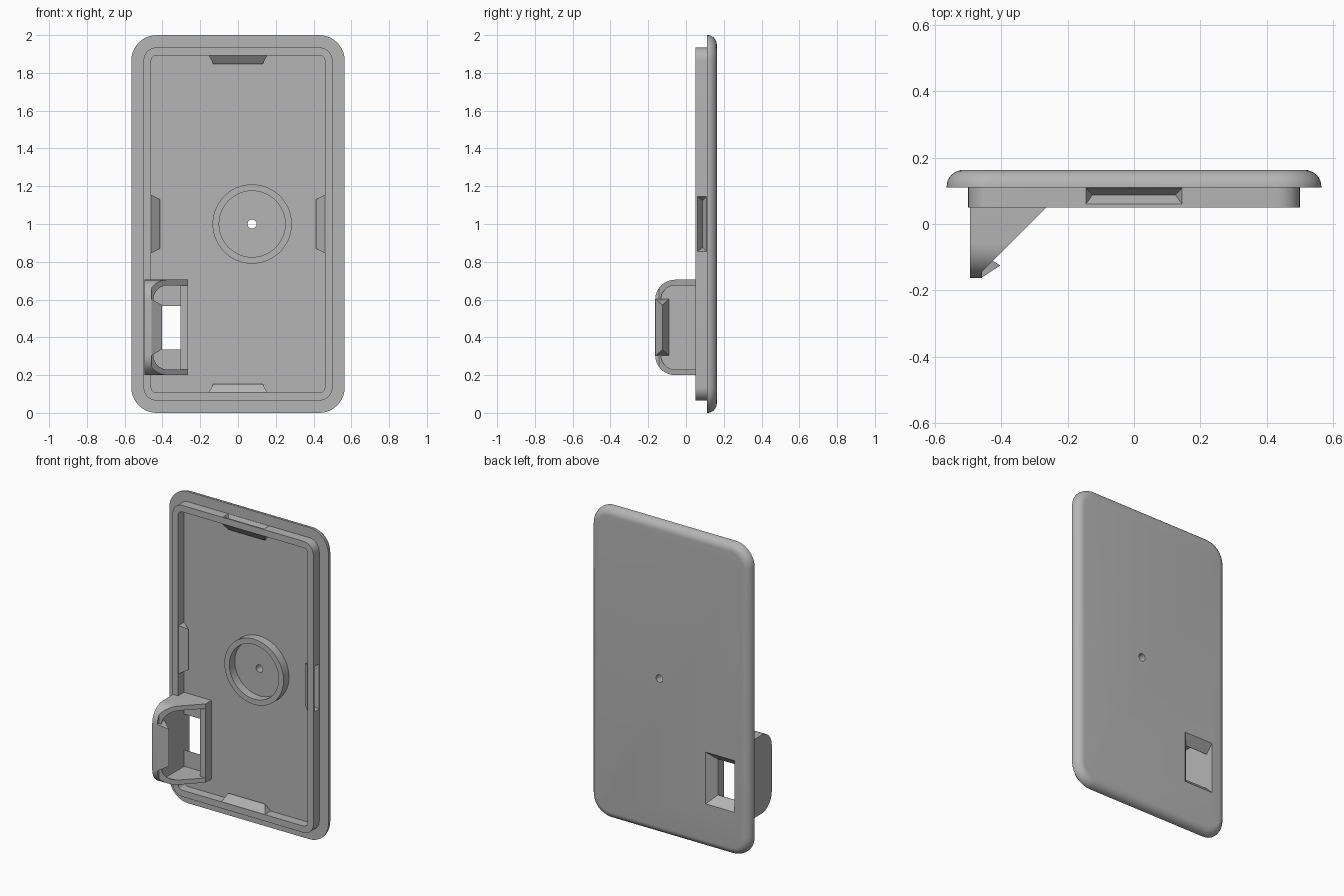
import bpy, bmesh, math
from mathutils import Vector

if "Cube" in bpy.data.objects:
    bpy.data.objects.remove(bpy.data.objects["Cube"], do_unlink=True)

grey = bpy.data.materials.new("plain_grey")
grey.use_nodes = True
COLOR = (0.46, 0.46, 0.46, 1)
grey.diffuse_color = COLOR
grey.node_tree.nodes["Principled BSDF"].inputs["Base Color"].default_value = COLOR


def finish(name, bm):
    bmesh.ops.recalc_face_normals(bm, faces=bm.faces[:])
    mesh = bpy.data.meshes.new(name)
    bm.to_mesh(mesh)
    bm.free()
    mesh.materials.append(grey)
    obj = bpy.data.objects.new(name, mesh)
    bpy.context.collection.objects.link(obj)
    return obj


def loft(name, loops, ring=False):
    """Skin a stack of equal-length loops; ring joins the last to the first."""
    bm = bmesh.new()
    rows = [[bm.verts.new(p) for p in loop] for loop in loops]
    pairs = list(zip(rows, rows[1:]))
    if ring:
        pairs.append((rows[-1], rows[0]))
    else:
        bm.faces.new(rows[0])
        bm.faces.new(rows[-1])
    for a, b in pairs:
        for i in range(len(a)):
            j = (i + 1) % len(a)
            bm.faces.new((a[i], a[j], b[j], b[i]))
    return finish(name, bm)


def rounded(hw, hh, r, y, steps=10):
    """Rounded rectangle facing the front, centred at half height."""
    pts = []
    for k, (sx, sz) in enumerate(((1, 1), (-1, 1), (-1, -1), (1, -1))):
        for i in range(steps + 1):
            a = math.pi / 2 * (k + i / steps)
            pts.append((sx * (hw - r) + r * math.cos(a), y,
                        1 + sz * (hh - r) + r * math.sin(a)))
    return pts


def circle(r, y, n=48):
    return [(0.075 + r * math.cos(2 * math.pi * i / n), y,
             1 + r * math.sin(2 * math.pi * i / n)) for i in range(n)]


def rect(x0, x1, z0, z1, y):
    return [(x0, y, z0), (x1, y, z0), (x1, y, z1), (x0, y, z1)]


def box(name, x0, x1, y0, y1, z0, z1):
    return loft(name, [rect(x0, x1, z0, z1, y0), rect(x0, x1, z0, z1, y1)])


def wedge(name, centre, out, base, tip, y0, y1, ridge, depth):
    """Ridge with sloped ends that rises along out and is sunk a little at its root."""
    out, c = Vector(out), Vector(centre)
    along = out.cross(Vector((0, 1, 0)))
    bm = bmesh.new()
    for s in (-1, 1):
        for y in (y0, y1):
            for d in (-0.01, 0):
                bm.verts.new(c + along * s * base + out * d + Vector((0, y, 0)))
        bm.verts.new(c + along * s * tip + out * depth + Vector((0, ridge, 0)))
    bmesh.ops.convex_hull(bm, input=bm.verts[:])
    bmesh.ops.dissolve_limit(bm, angle_limit=0.01, verts=bm.verts[:], edges=bm.edges[:])
    return finish(name, bm)


def combine(obj, tool, op):
    mod = obj.modifiers.new(op, 'BOOLEAN')
    mod.operation, mod.solver, mod.object = op, 'EXACT', tool
    deps = bpy.context.evaluated_depsgraph_get()
    mesh = bpy.data.meshes.new_from_object(obj.evaluated_get(deps))
    obj.modifiers.clear()
    obj.data = mesh
    bpy.data.objects.remove(tool, do_unlink=True)


# Cover plate with a rounded back edge
R = 0.05
loops = [rounded(0.565, 1.0, 0.135, 0.11)]
for i in range(9):
    a = math.pi / 2 * i / 8
    inset = R * (1 - math.cos(a))
    loops.append(rounded(0.565 - inset, 1 - inset, 0.135 - inset, 0.113 + R * math.sin(a)))
plate = loft("cover_plate", loops)

# Pin hole and tapered window through the plate
combine(plate, loft("pin_cutter", [circle(0.024, 0.0, 24), circle(0.024, 0.3, 24)]), 'DIFFERENCE')
window = [rect(-0.46, -0.305, 0.335, 0.565, 0.05), rect(-0.46, -0.305, 0.335, 0.565, 0.112),
          rect(-0.46, -0.25, 0.28, 0.62, 0.167)]
combine(plate, loft("window_cutter", window), 'DIFFERENCE')

# Raised rim
rim = loft("rim", [rounded(0.5, 0.935, 0.07, 0.112), rounded(0.5, 0.935, 0.07, 0.05),
                   rounded(0.46, 0.893, 0.03, 0.05), rounded(0.46, 0.893, 0.03, 0.112)], ring=True)

# Snap detents: ridge on the inside and groove on the outside of each rim wall
for out in ((1, 0, 0), (-1, 0, 0), (0, 0, 1), (0, 0, -1)):
    d, mid = Vector(out), Vector((0, 0, 1))
    inner, outer = (0.46, 0.5) if out[0] else (0.893, 0.935)
    combine(rim, wedge("ridge", mid + d * inner, -d, 0.155, 0.13, 0.052, 0.111, 0.088, 0.047), 'UNION')
    combine(rim, wedge("groove", mid + d * outer, -d, 0.145, 0.125, 0.06, 0.108, 0.088, 0.042), 'DIFFERENCE')

# Round boss
loft("boss_ring", [circle(0.21, 0.112), circle(0.21, 0.055),
                   circle(0.175, 0.055), circle(0.175, 0.112)], ring=True)


# Clip bracket: rounded shell, hollowed, then sloped towards the plate
def shell_loop(x, inset, back):
    r, front, lo, hi = 0.105 - inset, -0.163 + inset, 0.2 + inset, 0.705 - inset
    pts = [(x, back, lo)]
    for cz, start in ((lo + r, -math.pi / 2), (hi - r, 0)):
        for i in range(11):
            a = start + math.pi / 2 * i / 10
            pts.append((x, front + r - r * math.cos(a), cz + r * math.sin(a)))
    return pts + [(x, back, hi)]


bracket = loft("clip_bracket", [shell_loop(-0.495, 0, 0.112), shell_loop(-0.265, 0, 0.112)])
hollow = loft("hollow_cutter", [shell_loop(-0.459, 0.03, 0.3), shell_loop(0.0, 0.03, 0.3)])
combine(bracket, hollow, 'DIFFERENCE')
slope = [(-0.265, 0.05), (-0.459, -0.144), (-0.459, -0.3), (0, -0.3), (0, 0.05)]
combine(bracket, loft("slope_cutter", [[(x, y, z) for x, y in slope] for z in (0, 1)]), 'DIFFERENCE')

# Clip hook and the bar beside the window
wedge("clip_hook", (-0.46, 0, 0.453), (1, 0, 0), 0.15, 0.118, -0.162, -0.09, -0.125, 0.057)
box("window_bar", -0.305, -0.265, 0.05, 0.112, 0.21, 0.695)

# Smooth the rounded surfaces and keep the edges crisp
bpy.ops.object.select_all(action='DESELECT')
for obj in bpy.context.collection.objects:
    if obj.type == 'MESH' and grey.name in obj.data.materials:
        obj.select_set(True)
        bpy.context.view_layer.objects.active = obj
bpy.ops.object.shade_smooth_by_angle(angle=math.radians(30))
